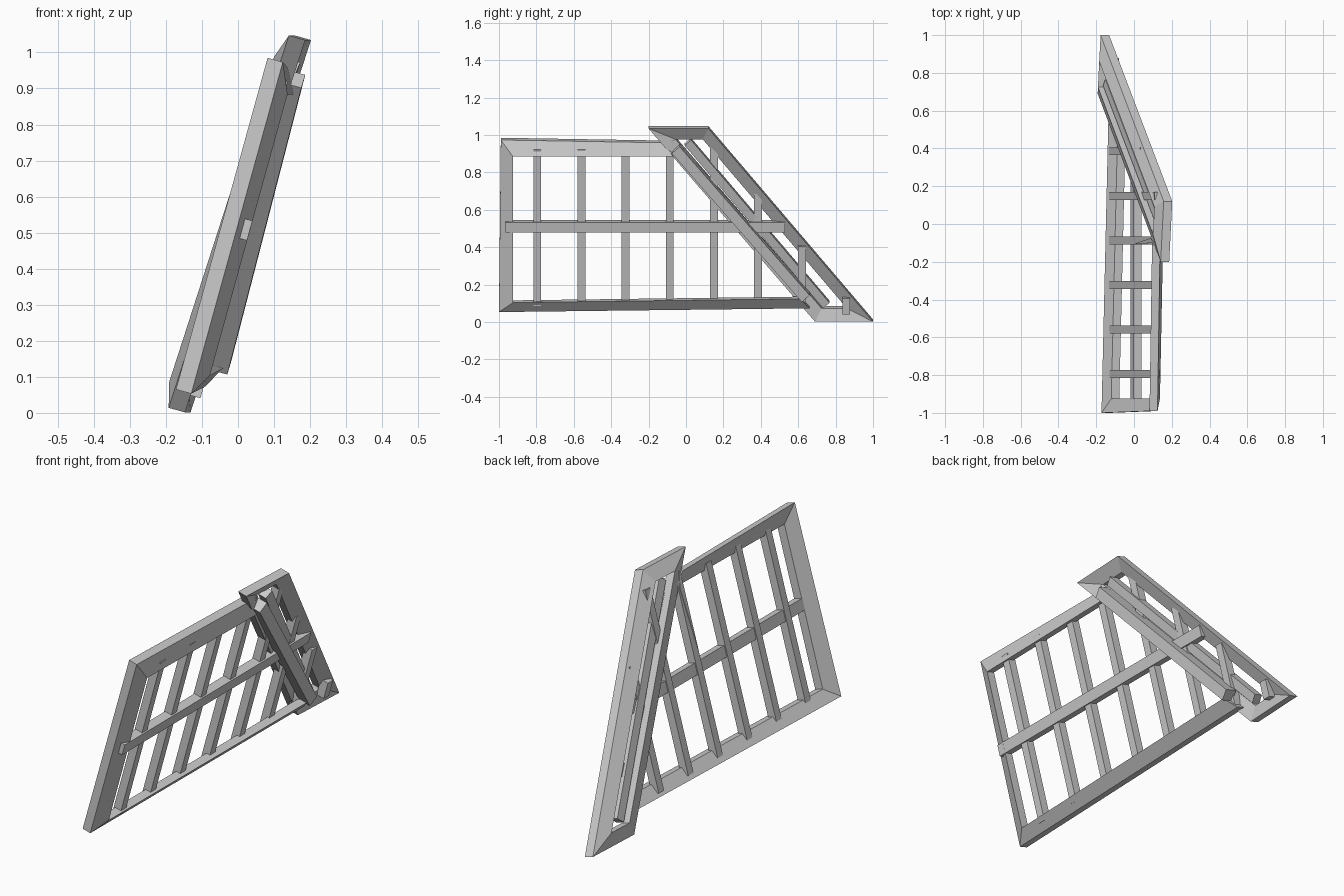
import bpy, bmesh
from mathutils import Vector

if "Cube" in bpy.data.objects:
    bpy.data.objects.remove(bpy.data.objects["Cube"])

NORMAL = Vector((0.963, 0, -0.268))          # thickness direction of the leaning panels
MAIN = (-0.17, 0.276, 0.02)                  # x = offset + lean * z + yaw * y
BARS = (-0.19, 0.276, 0.0)
SIDE = (-0.232, 0.366, 0.05)


def place(plane, p, d):
    c, s, k = plane
    return Vector((c + s * p[1] + k * p[0], p[0], p[1])) + NORMAL * d


def finish(name, bm):
    bmesh.ops.recalc_face_normals(bm, faces=bm.faces)
    me = bpy.data.meshes.new(name)
    bm.to_mesh(me)
    bm.free()
    ob = bpy.data.objects.new(name, me)
    bpy.context.collection.objects.link(ob)
    return ob


def slab(name, plane, pts, d0, d1):
    """Flat polygon drawn in y, z and thickened through the panel."""
    bm = bmesh.new()
    lo = [bm.verts.new(place(plane, p, d0)) for p in pts]
    hi = [bm.verts.new(place(plane, p, d1)) for p in pts]
    bm.faces.new(lo)
    bm.faces.new(hi)
    n = len(pts)
    for i in range(n):
        j = (i + 1) % n
        bm.faces.new((lo[i], lo[j], hi[j], hi[i]))
    return finish(name, bm)


def bar(name, plane, a, b, width, d0, d1):
    a, b = Vector(a), Vector(b)
    t = (b - a).normalized()
    w = Vector((-t.y, t.x)) * width / 2
    return slab(name, plane, [a - w, b - w, b + w, a + w], d0, d1)


def frame(name, plane, outer, inner, thick, dish, closed=True):
    """Mitred frame whose inner edge is pushed through the panel by dish."""
    bm = bmesh.new()
    rings = [[bm.verts.new(place(plane, p, d)) for p in ring]
             for ring, d in ((outer, 0), (outer, thick), (inner, dish + thick), (inner, dish))]
    n = len(outer)
    for i in range(n if closed else n - 1):
        j = (i + 1) % n
        for r in range(4):
            A, B = rings[r], rings[(r + 1) % 4]
            bm.faces.new((A[i], A[j], B[j], B[i]))
    if not closed:
        bm.faces.new([r[0] for r in rings])
        bm.faces.new([r[-1] for r in rings])
    return finish(name, bm)


# large three-sided leaning frame, open along the slope
frame("main_frame", MAIN,
      [(-.11, .97), (-.99, .985), (-1, .065), (.66, .085)],
      [(-.07, .905), (-.925, .905), (-.925, .125), (.61, .145)], .044, .035, closed=False)

# narrow slanted frame beside it, dished the other way
frame("slanted_frame", SIDE,
      [(.69, .014), (1, .014), (.12, 1.047), (-.2, 1.047)],
      [(.725, .079), (.86, .079), (.09, .982), (-.055, .982)], .047, -.025)

# upright lattice bars, the last ones cut short by the slope
for i in range(8):
    y = -.795 + .236 * i
    top = min(.94 if y < -.2 else .99, .98 - 1.18 * (y - .15))
    bar(f"upright_bar_{i + 1}", BARS, (y, .06 if i == 7 else .105), (y, top), .042, .03, .072)

# level lattice bar
bar("level_bar", BARS, (-.965, .527), (.53, .527), .055, .035, .08)

# heavy stile on the underside of the slope
bar("slanted_stile", MAIN, (.64, .15), (-.055, .945), .055, .03, .095)

# long middle bar of the slanted frame
bar("slanted_middle_bar", SIDE, (.75, .1), (.01, .97), .045, .0, .045)

# thin wedge by the upper corner
slab("corner_wedge", MAIN, [(-.105, .6), (-.075, .9), (-.1, .98)], .01, .05)
